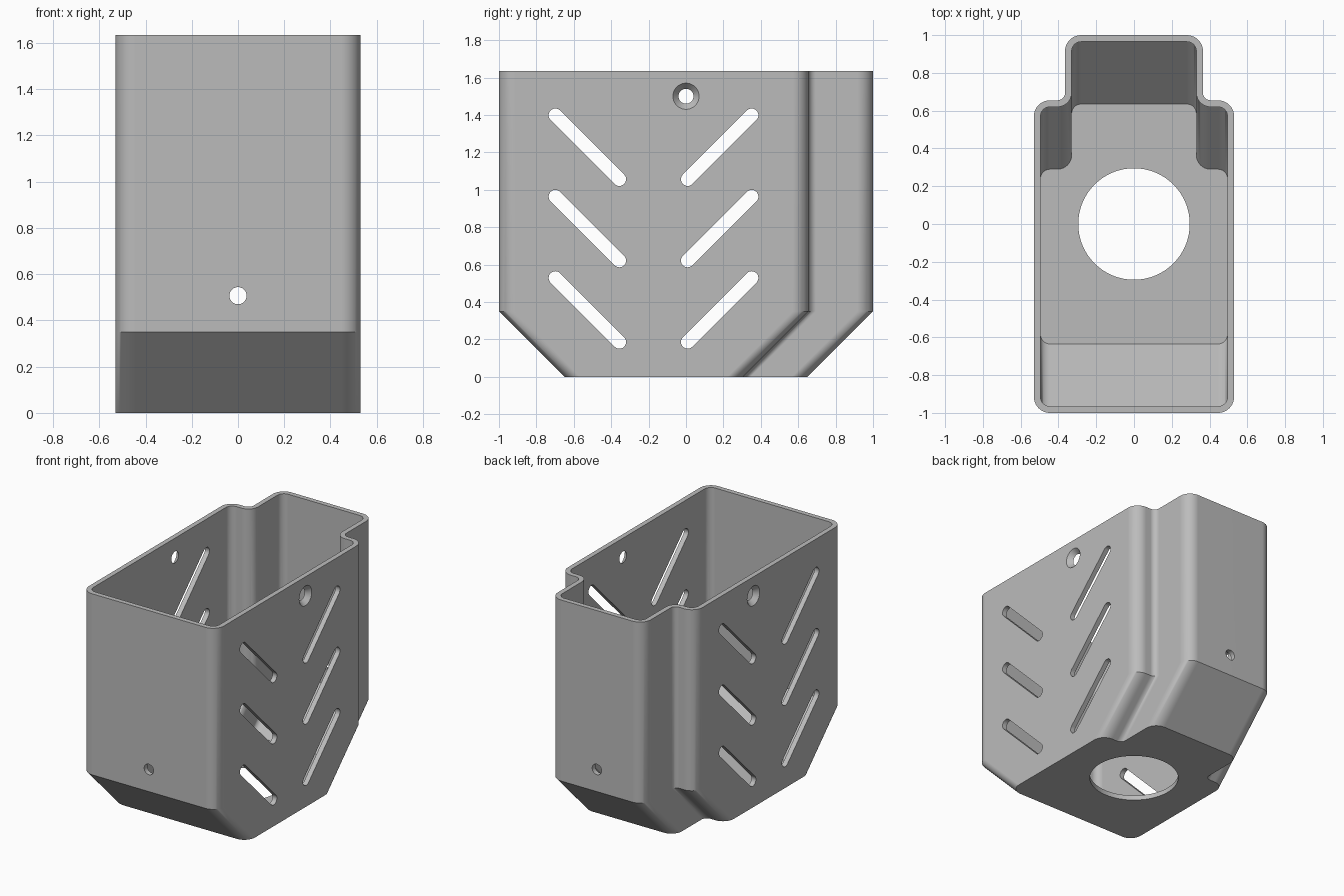
import bpy, bmesh, math
from mathutils import Matrix, Vector

if "Cube" in bpy.data.objects:
    bpy.data.objects.remove(bpy.data.objects["Cube"], do_unlink=True)

HEIGHT, WALL, BEND = 1.635, 0.035, 0.35

grey = bpy.data.materials.new("grey plastic")
grey.use_nodes = True
grey.diffuse_color = (0.5, 0.5, 0.5, 1)
grey.node_tree.nodes["Principled BSDF"].inputs["Base Color"].default_value = (0.5, 0.5, 0.5, 1)


def make_object(name, bm):
    bmesh.ops.recalc_face_normals(bm, faces=bm.faces)
    mesh = bpy.data.meshes.new(name)
    bm.to_mesh(mesh)
    bm.free()
    mesh.materials.append(grey)
    obj = bpy.data.objects.new(name, mesh)
    bpy.context.collection.objects.link(obj)
    return obj


def outline(inset, steps=10):
    """Stepped footprint with rounded corners, moved inward by inset."""
    wide, narrow = 0.53 - inset, 0.365 - inset
    outer_r, inner_r = 0.085 - inset, 0.04 + inset
    half = [(wide, inset - 1, outer_r), (wide, 0.655 - inset, outer_r),
            (narrow, 0.655 - inset, inner_r), (narrow, 1 - inset, outer_r)]
    corners = half + [(-x, y, r) for x, y, r in reversed(half)]
    points = []
    for i, (x, y, r) in enumerate(corners):
        p = Vector((x, y))
        a = (Vector(corners[i - 1][:2]) - p).normalized()
        b = (Vector(corners[(i + 1) % len(corners)][:2]) - p).normalized()
        centre = p + r * (a + b)
        for s in range(steps + 1):
            t = math.pi / 2 * s / steps
            points.append(centre - r * (b * math.cos(t) + a * math.sin(t)))
    return points


def wall_rings(bm, inset, bottom, bend):
    """Straight walls above the bend; front and back slope inward below it."""
    pts = outline(inset)
    rings = []
    for z in (bottom, bend, HEIGHT):
        shift = max(0, bend - z)
        rings.append([bm.verts.new((p.x, p.y - math.copysign(shift, p.y), z)) for p in pts])
    for low, high in zip(rings, rings[1:]):
        bridge(bm, low, high)
    bm.faces.new(rings[0])
    return rings[-1]


def bridge(bm, a, b):
    for i in range(len(a)):
        j = (i + 1) % len(a)
        bm.faces.new((a[i], a[j], b[j], b[i]))


def add_cone(bm, r1, r2, depth, matrix):
    bmesh.ops.create_cone(bm, cap_ends=True, segments=48, radius1=r1, radius2=r2,
                          depth=depth, matrix=matrix)


# Open holder shell
bm = bmesh.new()
outer_rim = wall_rings(bm, 0, 0, BEND)
inner_rim = wall_rings(bm, WALL, WALL, BEND + 0.015)
bridge(bm, outer_rim, inner_rim)
holder = make_object("holder_shell", bm)

cutters = []

# Slanted vent slots through both side walls
bm = bmesh.new()
for row in range(3):
    for y, slope in ((-0.5275, -1), (0.18, 1)):
        centre = Vector((y, 1.2275 - 0.435 * row))
        along = Vector((1, slope)).normalized()
        across = Vector((-along.y, along.x))
        ring = []
        for end in (1, -1):
            for s in range(13):
                t = math.pi * s / 12 - math.pi / 2
                ring.append(centre + end * (along * (0.242 + 0.036 * math.cos(t))
                                            + across * 0.036 * math.sin(t)))
        sides = [[bm.verts.new((x, p.x, p.y)) for p in ring] for x in (-0.7, 0.7)]
        bridge(bm, *sides)
        for side in sides:
            bm.faces.new(side)
cutters.append(make_object("slot_cutter", bm))

# Countersunk screw holes high on both sides
bm = bmesh.new()
for side in (-1, 1):
    add_cone(bm, 0.01, 0.0957, 0.1, Matrix.Translation((side * 0.51, 0, 1.5))
             @ Matrix.Rotation(side * math.pi / 2, 4, 'Y'))
cutters.append(make_object("countersink_cutter", bm))

# Small hole through the front and back walls
bm = bmesh.new()
add_cone(bm, 0.037, 0.037, 2.4, Matrix.Translation((0, 0, 0.507))
         @ Matrix.Rotation(math.pi / 2, 4, 'X'))
cutters.append(make_object("front_back_hole_cutter", bm))

# Large round opening in the floor
bm = bmesh.new()
bmesh.ops.create_cone(bm, cap_ends=True, segments=96, radius1=0.295, radius2=0.295, depth=0.2)
cutters.append(make_object("floor_hole_cutter", bm))

# Cut everything and shade
bpy.ops.object.select_all(action='DESELECT')
bpy.context.view_layer.objects.active = holder
holder.select_set(True)
for cutter in cutters:
    mod = holder.modifiers.new(cutter.name, 'BOOLEAN')
    mod.operation, mod.solver, mod.object = 'DIFFERENCE', 'EXACT', cutter
    bpy.ops.object.modifier_apply(modifier=mod.name)
    bpy.data.objects.remove(cutter, do_unlink=True)
bpy.ops.object.shade_smooth_by_angle(angle=math.radians(30))
normals = holder.modifiers.new("flat_wall_normals", 'WEIGHTED_NORMAL')
normals.keep_sharp = True
